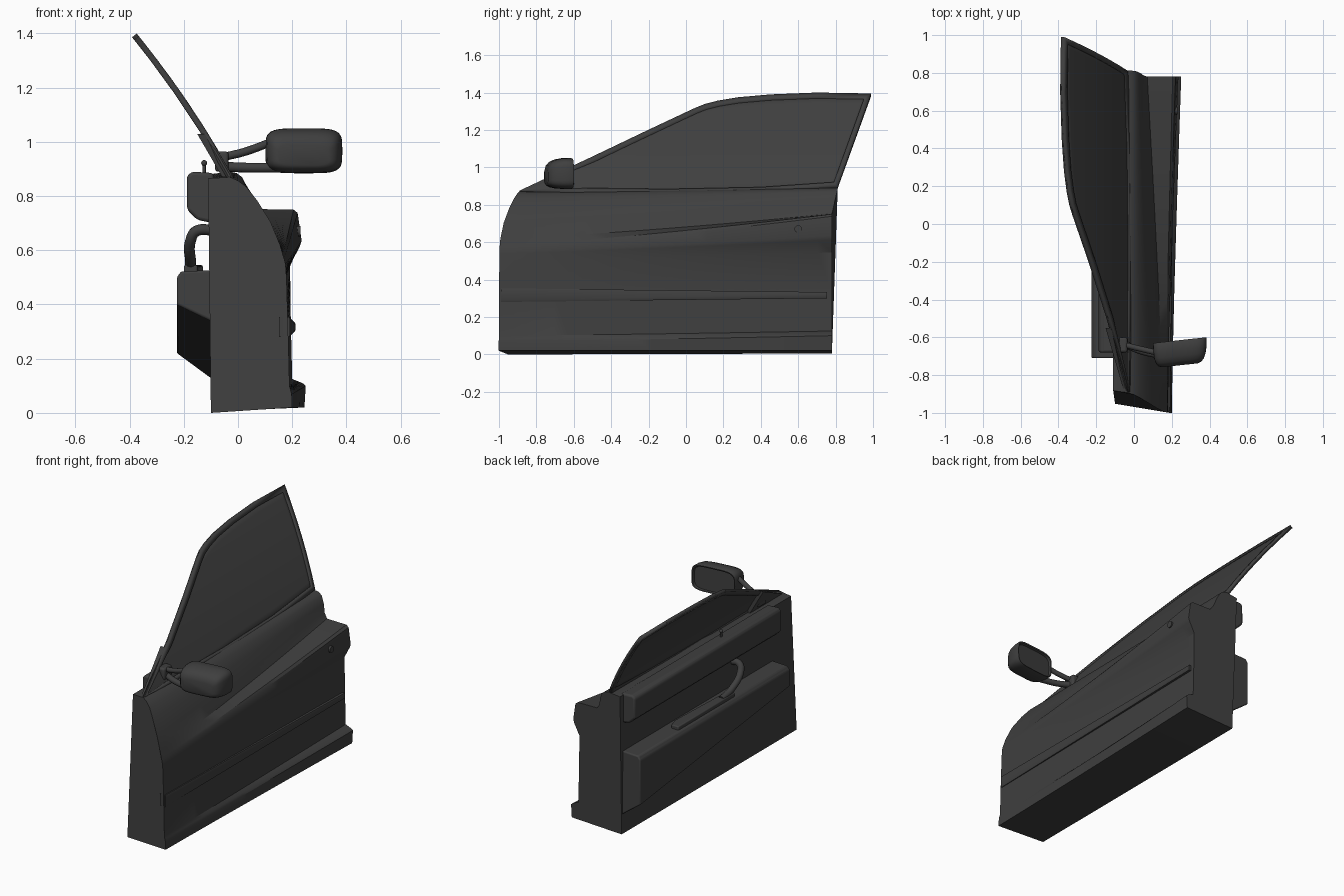
import bpy, bmesh, math
from mathutils import Vector

if "Cube" in bpy.data.objects:
    bpy.data.objects.remove(bpy.data.objects["Cube"])

paint = bpy.data.materials.new("charcoal")
paint.diffuse_color = (0.05, 0.05, 0.05, 1)
paint.use_nodes = True
paint.node_tree.nodes["Principled BSDF"].inputs["Base Color"].default_value = paint.diffuse_color


def finish(ob, angle=30):
    bpy.ops.object.select_all(action='DESELECT')
    ob.select_set(True)
    bpy.context.view_layer.objects.active = ob
    ob.data.materials.append(paint)
    bpy.ops.object.shade_smooth_by_angle(angle=math.radians(angle))
    return ob


def mesh(name, verts, faces, angle=30, thick=0, bevel=0):
    me = bpy.data.meshes.new(name)
    me.from_pydata([tuple(v) for v in verts], [], faces)
    bm = bmesh.new()
    bm.from_mesh(me)
    bmesh.ops.remove_doubles(bm, verts=bm.verts, dist=1e-5)
    bmesh.ops.recalc_face_normals(bm, faces=bm.faces)
    bm.to_mesh(me)
    bm.free()
    ob = bpy.data.objects.new(name, me)
    bpy.context.collection.objects.link(ob)
    if thick:
        m = ob.modifiers.new("thickness", 'SOLIDIFY')
        m.thickness, m.offset = thick, 0
    if bevel:
        m = ob.modifiers.new("bevel", 'BEVEL')
        m.width, m.segments = bevel, 3
    return finish(ob, angle)


def loft(name, rings, **kw):
    n = len(rings[0])
    verts = [v for r in rings for v in r]
    faces = [(k*n+i, k*n+(i+1) % n, (k+1)*n+(i+1) % n, (k+1)*n+i)
             for k in range(len(rings)-1) for i in range(n)]
    faces += [tuple(range(n)), tuple(range(len(verts)-n, len(verts)))]
    return mesh(name, verts, faces, **kw)


def tube(name, pts, radius, flat=1.0):
    cu = bpy.data.curves.new(name, 'CURVE')
    cu.dimensions = '3D'
    cu.bevel_depth, cu.bevel_resolution, cu.use_fill_caps = radius, 4, True
    sp = cu.splines.new('BEZIER')
    sp.bezier_points.add(len(pts)-1)
    for b, p in zip(sp.bezier_points, pts):
        b.co = p
        b.handle_left_type = b.handle_right_type = 'AUTO'
    ob = bpy.data.objects.new(name, cu)
    bpy.context.collection.objects.link(ob)
    bpy.ops.object.select_all(action='DESELECT')
    ob.select_set(True)
    bpy.context.view_layer.objects.active = ob
    bpy.ops.object.convert(target='MESH')
    return finish(bpy.context.object, 40)


def along(pts, u):
    """Point at fraction u of a 2D polyline, by first coordinate."""
    y = pts[0][0] + u*(pts[-1][0]-pts[0][0])
    for a, b in zip(pts, pts[1:]):
        if y <= b[0] + 1e-9:
            return y, a[1] + (b[1]-a[1])*(y-a[0])/(b[0]-a[0])
    return pts[-1]


# Door body: front cross-section blended into the stepped rear one
front = [(-.03, .87), (0, .857), (.03, .835), (.07, .785), (.12, .705), (.155, .62),
         (.165, .585), (.17, .57), (.175, .55), (.176, .54), (.179, .5), (.185, .3),
         (.19, .1), (.194, .085), (.198, .07), (.2, .02), (-.1, .0), (-.11, .865)]
rear = [(-.03, .89), (-.005, .885), (.015, .87), (.035, .83), (.05, .78), (.07, .752),
        (.205, .75), (.22, .738), (.235, .635), (.227, .612), (.192, .545), (.195, .33),
        (.2, .125), (.238, .11), (.25, .1), (.245, .02), (-.1, .005), (-.11, .88)]


def body_y(x, z, t):
    y0 = -1 + .07*(max(0, z-.57)/.3)**2 + .05*(.19-x)/.3
    y1 = .78 + .03*max(0, z-.75)/.13
    return y0 + (y1-y0)*t


rings = []
for k in range(25):
    t = k/24
    ring = []
    for (xa, za), (xb, zb) in zip(front, rear):
        x, z = xa+(xb-xa)*t**1.2, za+(zb-za)*t**1.3
        ring.append((x, body_y(x, z, t), z))
    rings.append(ring)
loft("door_body", rings, angle=28)

# Side moulding strip, tapering to the rear
rings = []
for x, y, lo, hi in [(.192, -.99, .28, .353), (.213, .755, .30, .333)]:
    rings.append([(x-.04, y, lo), (x-.003, y, lo), (x, y, lo+.008),
                  (x, y, hi-.008), (x-.003, y, hi), (x-.04, y, hi)])
loft("side_moulding", rings)

# Key lock
bpy.ops.mesh.primitive_cylinder_add(vertices=24, radius=.02, depth=.03,
                                    location=(.216, .6, .67), rotation=(0, math.pi/2, 0))
bpy.context.object.name = "key_lock"
finish(bpy.context.object)


# Window: leaning, slightly curved plane
def lean(y, z, off=0):
    t = (z-.87)/.52
    return (-.03 - .28*t - .07*t*t + off, y, z)


bottom = [(-.89, .87), (-.5, .857), (-.1, .852), (.4, .862), (.81, .89)]
top = [(-.89, .872), (-.5, 1.052), (-.2, 1.195), (.05, 1.312), (.1, 1.332), (.17, 1.35),
       (.28, 1.368), (.45, 1.383), (.7, 1.393), (.99, 1.388)]
N, M = 40, 10
verts, faces = [], []
for i in range(N+1):
    b, t = Vector(along(bottom, i/N)), Vector(along(top, i/N))
    for j in range(M+1):
        verts.append(lean(*b.lerp(t, j/M)))
for i in range(N):
    for j in range(M):
        a = i*(M+1)+j
        faces.append((a, a+1, a+M+2, a+M+1))
mesh("window_glass", verts, faces, thick=.008)

# Window frame: band between the outline and its inward offset
rear_edge = [(.81 + .18*k/6, .89 + .498*k/6) for k in range(1, 6)]
outline = [Vector(p) for p in bottom + rear_edge + top[:0:-1]]
n = len(outline)
inner = []
for i, p in enumerate(outline):
    d0 = (p-outline[i-1]).normalized()
    d1 = (outline[(i+1) % n]-p).normalized()
    n0, n1 = Vector((-d0.y, d0.x)), Vector((-d1.y, d1.x))
    m = (n0+n1)
    inner.append(p + m*(.027/max(.35, 1+n0.dot(n1))))
verts = [lean(*p) for p in outline] + [lean(*p) for p in inner]
faces = [(i, (i+1) % n, n+(i+1) % n, n+i) for i in range(n)]
mesh("window_frame", verts, faces, thick=.022)

# Corner plate behind the mirror
corner = [(-.87, .87), (-.55, .87), (-.55, 1.03)]
loft("mirror_corner_plate", [[lean(y, z, o) for y, z in corner] for o in (-.028, .0)])

# Inner armrest: underside drops towards the rear
arm = [[(-.09, y, .527), (-.21, y, .522), (-.226, y, .5), (-.226, y, a), (-.09, y, b)]
       for y, a, b in [(-.71, .4, .335), (.775, .22, .12)]]
loft("armrest", arm, bevel=.008)

# Padded sill below the window
sill = [(-.09, .885), (-.17, .89), (-.188, .875), (-.188, .75), (-.15, .712), (-.09, .70)]
loft("sill_pad", [[(x, y, z) for x, z in sill] for y in (-.68, .775)], bevel=.012)

# Pull handle: plate on the armrest rising into a bent grip
plate = [(-.2, -.2), (-.15, -.2), (-.13, .3), (-.15, .36), (-.2, .36)]
loft("handle_plate", [[(x, y, z) for x, y in plate] for z in (.51, .545)], bevel=.006)
tube("pull_handle", [(-.175, -.1, .535), (-.175, -.2, .56), (-.175, -.29, .635),
                     (-.155, -.31, .67), (-.09, -.31, .675)], .02)

# Lock knob
tube("lock_knob_stem", [(-.125, -.17, .87), (-.125, -.17, .92)], .006)
bpy.ops.mesh.primitive_uv_sphere_add(segments=16, ring_count=8, radius=.011,
                                     location=(-.125, -.17, .922))
bpy.context.object.name = "lock_knob"
finish(bpy.context.object)

# Wing mirror housing: rounded rectangle domed towards the front
rings = []
for y, s in [(-.628, .86), (-.615, .9), (-.612, .97), (-.618, 1), (-.66, .99), (-.695, .93),
             (-.722, .82), (-.738, .66), (-.745, .45)]:
    ring = []
    for k in range(40):
        a = 2*math.pi*k/40
        c, d = math.cos(a), math.sin(a)
        sx, sz = math.copysign(abs(c)**.45, c), math.copysign(abs(d)**.45, d)
        x = .243 + .142*sx*(.4+.6*s)
        z = .967 - .03*(1-s) + .083*sz*s
        ring.append((x - .0*sz, y + .11*(x-.27), z))
    rings.append(ring)
loft("mirror_housing", rings, angle=35)

# Mirror arms and foot
tube("mirror_arm_upper", [(-.05, -.64, .945), (.03, -.66, .965), (.16, -.69, 1.015)], .015)
tube("mirror_arm_lower", [(-.04, -.64, .908), (.03, -.67, .905), (.16, -.7, .905)], .018)
foot = [[(x+.0, y, z) for y, z in [(-.68, .89), (-.60, .89), (-.60, .965), (-.68, .965)]]
        for x in (-.085, -.035)]
loft("mirror_foot", foot, bevel=.012)
